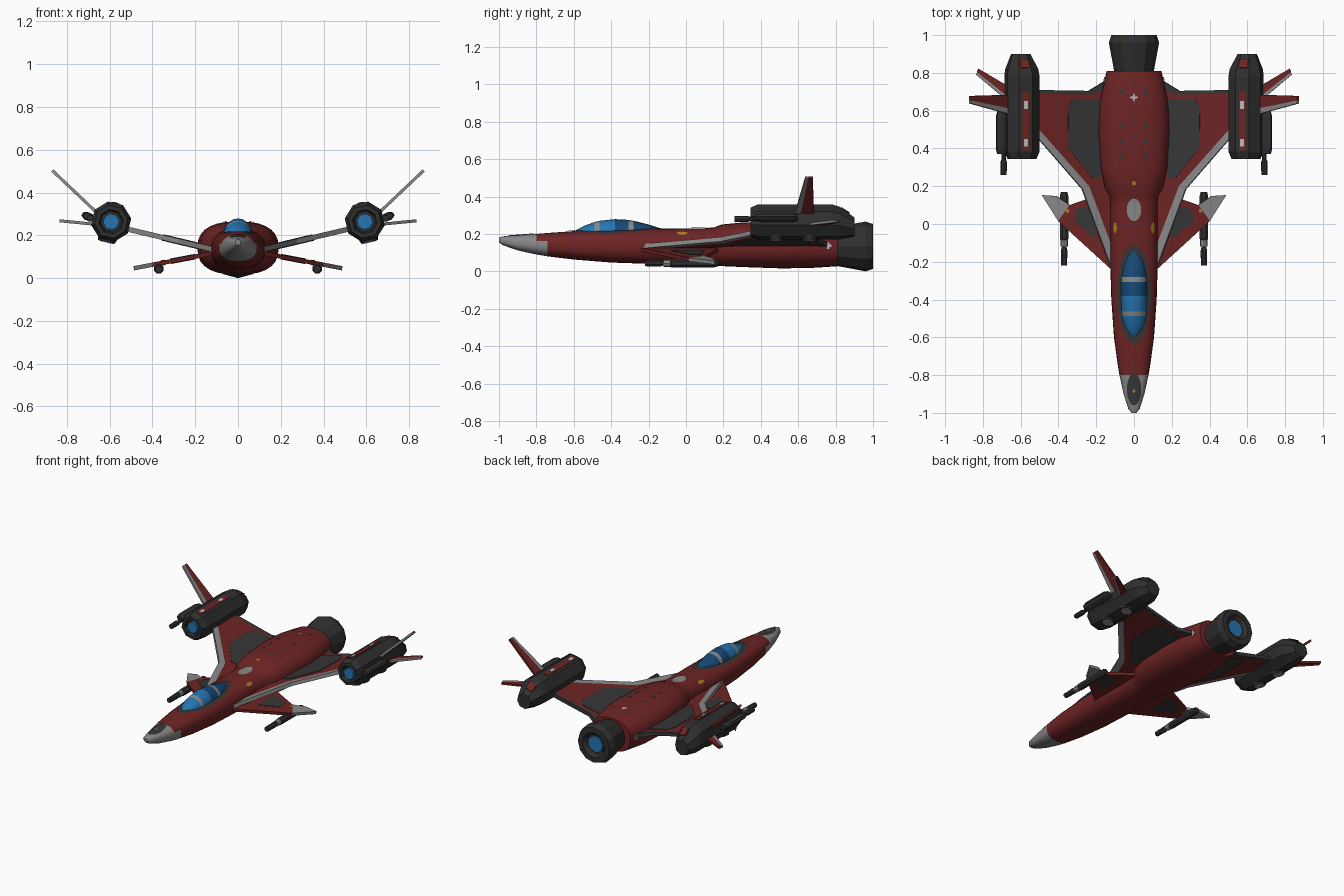
import bpy, bmesh, math
from mathutils import Matrix, Vector, geometry

if "Cube" in bpy.data.objects:
    bpy.data.objects.remove(bpy.data.objects["Cube"])


def material(name, r, g, b):
    lin = [(c / 255 / 12.92 if c < 11 else ((c / 255 + 0.055) / 1.055) ** 2.4) for c in (r, g, b)]
    m = bpy.data.materials.new(name)
    m.diffuse_color = (*lin, 1)
    m.use_nodes = True
    m.node_tree.nodes["Principled BSDF"].inputs["Base Color"].default_value = m.diffuse_color
    return m


RED = material("hull red", 110, 36, 36)
DARK = material("engine charcoal", 47, 47, 47)
PANEL = material("panel grey", 54, 54, 54)
GREY = material("edge grey", 136, 136, 136)
WHITE = material("marking white", 185, 185, 185)
BLUE = material("glass blue", 36, 117, 178)
NAVY = material("deep glass blue", 22, 72, 118)
YELLOW = material("marking yellow", 178, 124, 34)


def build(name, verts, faces, mats, pair=False, M=None, rule=None, smooth=0):
    """Make a mesh object; pair mirrors it, rule(face) picks its material index."""
    me = bpy.data.meshes.new(name)
    me.from_pydata([tuple(M @ Vector(v)) if M else tuple(v) for v in verts], [], faces)
    bm = bmesh.new()
    bm.from_mesh(me)
    bmesh.ops.recalc_face_normals(bm, faces=bm.faces)
    for f in bm.faces:
        f.smooth = bool(smooth)
        if rule:
            f.material_index = rule(f)
    bm.to_mesh(me)
    bm.free()
    for m in mats if isinstance(mats, list) else [mats]:
        me.materials.append(m)
    if smooth:
        me.set_sharp_from_angle(angle=math.radians(smooth))
    ob = bpy.data.objects.new(name, me)
    bpy.context.collection.objects.link(ob)
    if pair:
        ob.modifiers.new("mirror", "MIRROR").use_mirror_merge = False
    return ob


def loft(name, rings, mats, **kw):
    n = len(rings[0])
    verts = [p for r in rings for p in r]
    faces = [(i * n + k, i * n + (k + 1) % n, (i + 1) * n + (k + 1) % n, (i + 1) * n + k)
             for i in range(len(rings) - 1) for k in range(n)]
    faces += [tuple(range(n)), tuple(range(len(verts) - n, len(verts)))]
    return build(name, verts, faces, mats, **kw)


def ring(y, rx, rz, cx=0, cz=0, n=8, e=2.0, turn=0.0):
    pts = []
    for k in range(n):
        a = 2 * math.pi * k / n + turn
        c, s = math.cos(a), math.sin(a)
        pts.append((cx + rx * math.copysign(abs(c) ** (2 / e), c), y,
                    cz + rz * math.copysign(abs(s) ** (2 / e), s)))
    return pts


def slab(name, pts, t, mat, **kw):
    """Flat polygon given a thickness along its own normal."""
    pts = [Vector(p) for p in pts]
    h = geometry.normal(pts) * t / 2
    n = len(pts)
    faces = [tuple(range(n)), tuple(range(n, 2 * n))]
    faces += [(k, (k + 1) % n, n + (k + 1) % n, n + k) for k in range(n)]
    return build(name, [p + h for p in pts] + [p - h for p in pts], faces, mat, **kw)


# Fuselage: y, half width, top, bottom
HULL = [(-1, .012, .18, .155), (-.98, .03, .187, .14), (-.9, .055, .192, .112), (-.8, .077, .2, .09),
        (-.74, .087, .205, .08), (-.6, .106, .215, .063), (-.4, .12, .222, .047), (-.2, .126, .228, .04),
        (.1, .125, .23, .033), (.15, .13, .235, .03), (.19, .155, .25, .028), (.3, .178, .261, .023),
        (.5, .19, .265, .016), (.65, .182, .262, .017), (.81, .145, .245, .027)]
EXP = 2.5


def hull_rule(f):
    c = f.calc_center_median()
    return int(c.y < -.8 or (c.y < -.74 and c.z < .165))


loft("fuselage", [ring(y, w, (t - b) / 2, 0, (t + b) / 2, 28, EXP) for y, w, t, b in HULL],
     [RED, GREY], rule=hull_rule, smooth=40)


def hull_top(x, y):
    for (y0, *a), (y1, *b) in zip(HULL, HULL[1:]):
        if y <= y1:
            break
    u = (y - y0) / (y1 - y0)
    w, t, bt = [p + (q - p) * u for p, q in zip(a, b)]
    return (t + bt) / 2 + (t - bt) / 2 * max(0, 1 - abs(x / w) ** EXP) ** (1 / EXP)


def decal(name, cx, cy, rx, ry, mat, pair=False, n=24, lift=.004):
    """Thin oval plate that follows the top of the fuselage."""
    verts = [(cx, cy, hull_top(cx, cy) + lift)]
    for q in (.25, .5, .75, 1):
        for k in range(n):
            a = 2 * math.pi * k / n
            x, y = cx + rx * q * math.cos(a), cy + ry * q * math.sin(a)
            verts.append((x, y, hull_top(x, y) + lift))
    faces = [(0, 1 + k, 1 + (k + 1) % n) for k in range(n)]
    faces += [(1 + i * n + k, 1 + i * n + (k + 1) % n, 1 + (i + 1) * n + (k + 1) % n, 1 + (i + 1) * n + k)
              for i in range(3) for k in range(n)]
    return build(name, verts, faces, mat, pair=pair, smooth=40)


# Painted and set-in details on the spine
decal("canopy_frame", 0, -.37, .09, .262, PANEL)
decal("nose_panel", 0, -.875, .038, .085, PANEL)
decal("spine_hatch", 0, .075, .038, .06, GREY)
decal("spine_mark", 0, .215, .012, .012, YELLOW, n=8)
decal("nose_mark", 0, -.885, .008, .01, YELLOW, n=8, lift=.007)
decal("side_mark", .1, -.02, .01, .03, YELLOW, pair=True, n=8)
for i, y in enumerate((.36, .44, .52, .7)):
    decal("spine_slot_%d" % i, .062, y, .012, .018, PANEL, pair=True, n=8)
decal("cross_long", 0, .67, .007, .022, WHITE, n=8)
decal("cross_wide", 0, .67, .022, .007, WHITE, n=8)

# Canopy with two grey hoops
CANOPY = [(-.6, .01, .212), (-.585, .035, .222), (-.54, .055, .245), (-.488, .066, .264), (-.463, .068, .27),
          (-.38, .071, .279), (-.307, .071, .275), (-.28, .07, .27), (-.2, .06, .25), (-.16, .043, .238),
          (-.135, .012, .228)]


def canopy_rule(f):
    y = f.calc_center_median().y
    return 2 if -.488 < y < -.463 or -.307 < y < -.28 else int(y > -.38)


loft("canopy", [ring(y, w, t - .195, 0, .195, 20) for y, w, t in CANOPY], [BLUE, NAVY, GREY],
     rule=canopy_rule, smooth=40)

# Main engine nozzle
loft("main_nozzle", [ring(y, r, r, 0, .133, 12, turn=math.pi / 2) for y, r in
     ((.78, .1), (.81, .105), (.96, .133), (1, .12), (1, .085), (.975, .065))], DARK, smooth=25)
loft("main_exhaust_glow", [ring(y, .055, .055, 0, .133, 8) for y in (.97, .98)], BLUE)


# Main wings
def wing_z(x):
    return .135 + (x - .12) * .237


def wing(name, pts, t, mat):
    slab(name, [(x, y, wing_z(x)) for x, y in pts], t, mat, pair=True)


wing("wing", [(.08, -.16), (.1, -.17), (.24, .2), (.54, .54), (.54, .69), (.24, .685), (.08, .73)], .024, RED)
wing("wing_leading_edge", [(.1, -.17), (.08, -.24), (.118, -.24), (.275, .185), (.54, .49), (.54, .54), (.24, .2)],
     .024, GREY)
wing("wing_trailing_edge", [(.54, .69), (.54, .71), (.24, .705), (.15, .76), (.08, .76), (.08, .73), (.24, .685)],
     .024, PANEL)
wing("wing_panel", [(.18, .24), (.225, .245), (.35, .4), (.352, .62), (.325, .662), (.18, .662)], .031, PANEL)


# Lower forward wings
def canard(name, pts, t, mat):
    slab(name, [(x, y, .11 - (x - .15) * .19) for x, y in pts], t, mat, pair=True)


canard("forward_wing", [(.08, -.25), (.12, -.24), (.4, .016), (.34, .1), (.14, .17), (.08, .17)], .02, RED)
canard("forward_wing_tip", [(.4, .016), (.487, .153), (.41, .148), (.34, .1)], .02, GREY)
canard("forward_wing_panel", [(.2, -.08), (.315, .02), (.3, .08), (.2, .1)], .026, PANEL)
canard("forward_wing_mark", [(.342, .06), (.357, .06), (.357, .08), (.342, .08)], .026, YELLOW)


def gun(name, x, z, stations, M=None, flat=1.0):
    """Stepped barrel with a grey collar, from a list of (y, radius)."""
    loft(name, [ring(y, r, r * flat, x, z, 8, turn=math.pi / 8) for y, r in stations], DARK, pair=True, M=M)


gun("forward_gun", .37, .043, [(-.22, .017), (-.14, .019), (-.12, .013), (-.09, .013), (-.08, .024),
                               (.15, .024), (.17, .018)])
loft("forward_gun_collar", [ring(y, .02, .02, .37, .043) for y in (-.12, -.07)], GREY, pair=True)

# Wingtip engines, built level and then tilted with the wing
M = Matrix.Translation((.593, 0, .264)) @ Matrix.Rotation(math.radians(-13), 4, "Y")
T8 = math.pi / 8
loft("side_engine", [ring(y, r, r, 0, z, 8, turn=T8) for y, r, z in
     ((.375, .05, 0), (.345, .058, 0), (.345, .078, 0), (.385, .095, 0), (.78, .095, 0), (.82, .089, -.006),
      (.9, .052, -.028))], DARK, pair=True, M=M)
loft("side_engine_glow", [ring(y, .038, .038, 0, 0, 8, turn=T8) for y in (.35, .378)], BLUE, pair=True, M=M)


def plate(name, x, y0, y1, z0, z1, mat):
    slab(name, [(-x, y0, z0), (x, y0, z0), (x, y1, z1), (-x, y1, z1)], .006, mat, pair=True, M=M)


plate("engine_top_panel", .018, .39, .7, .088, .088, RED)
plate("engine_rear_panel", .024, .828, .872, .074, .046, RED)
plate("engine_mark_front", .01, .41, .45, .09, .09, WHITE)
plate("engine_mark_rear", .01, .61, .65, .09, .09, WHITE)

# Lift thrusters under the side engines
for i, y in enumerate((.48, .66)):
    def disc(z, r):
        return [(r * math.cos(k * math.pi / 6), y + r * math.sin(k * math.pi / 6), z) for k in range(12)]
    loft("lift_thruster_%d" % i, [disc(-.08, .045), disc(-.097, .04)], DARK, pair=True, M=M)
    loft("lift_thruster_face_%d" % i, [disc(-.096, .034), disc(-.1, .034)], GREY, pair=True, M=M)

# Guns outside the side engines
G = Matrix.Translation((.7, 0, .287)) @ Matrix.Rotation(math.radians(-25), 4, "Y")
gun("outer_gun_body", 0, 0, [(.37, .026), (.4, .034), (.57, .034), (.6, .024)], G, .6)
gun("outer_gun_barrel", -.012, -.002, [(.26, .016), (.33, .017), (.34, .012), (.4, .012)], G)


# Tail fins with grey leading edges
def fin(name, root_front, root_back, tip_front, tip_back):
    rf, rb, tf, tb = map(Vector, (root_front, root_back, tip_front, tip_back))
    rm, tm = rf.lerp(rb, .3), tf.lerp(tb, .4)
    slab(name, [rm, rb, tb, tm], .014, RED, pair=True)
    slab(name + "_edge", [rf, rm, tm, tf], .014, GREY, pair=True)


fin("upper_fin", (.64, .575, .287), (.64, .685, .287), (.868, .638, .503), (.868, .678, .503))
fin("lower_fin", (.65, .635, .25), (.65, .72, .25), (.835, .79, .268), (.825, .823, .267))

# Small white crosses on the hull sides
for n, dy, dz in (("cross_a", .006, .018), ("cross_b", .018, .006)):
    slab("side_" + n, [(.157, .76 - dy, .137 - dz), (.157 - dy * .2, .76 + dy, .137 - dz),
                       (.157 - dy * .2, .76 + dy, .137 + dz), (.157, .76 - dy, .137 + dz)], .009, WHITE, pair=True)
